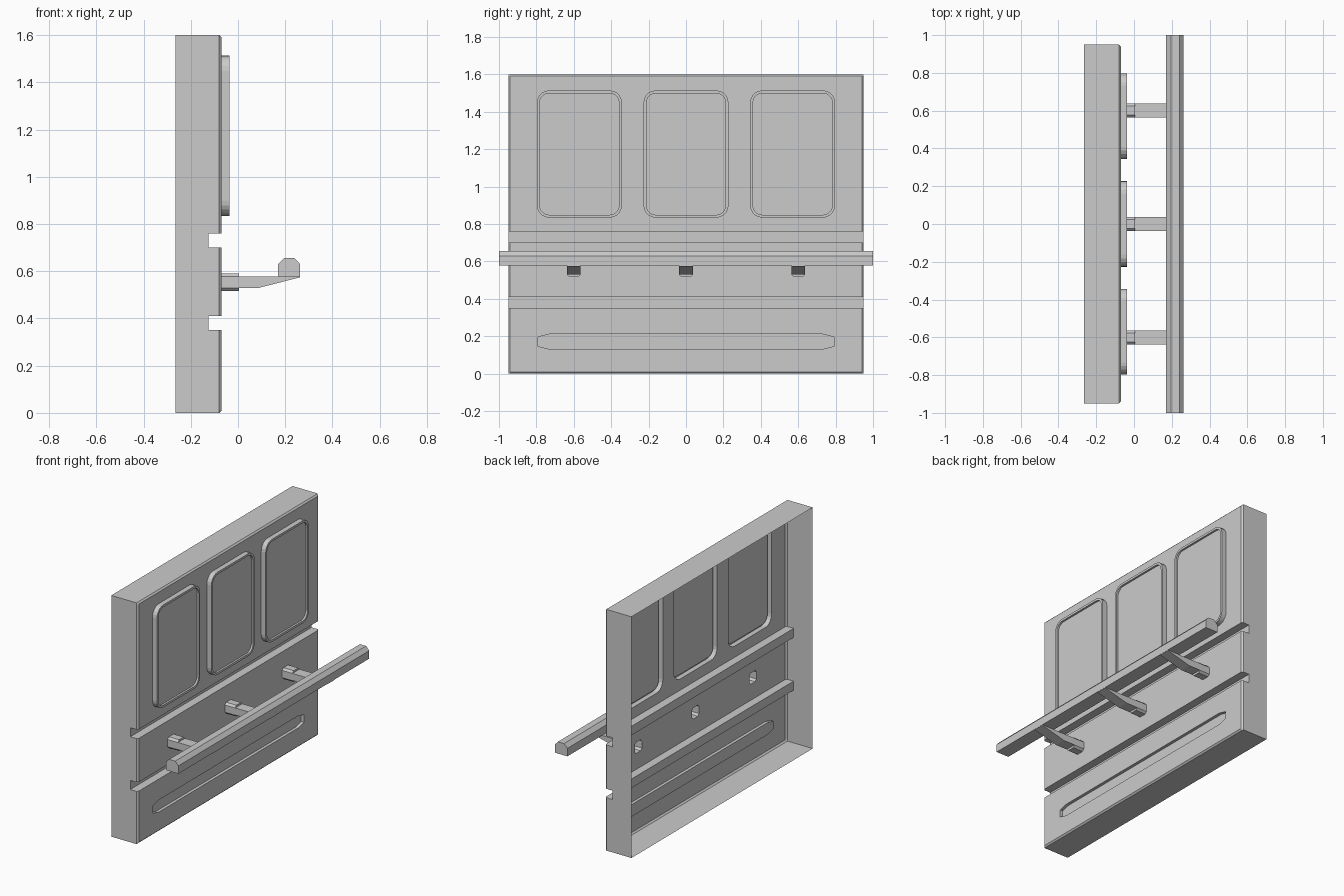
import bpy, bmesh, math

if "Cube" in bpy.data.objects:
    bpy.data.objects.remove(bpy.data.objects["Cube"])

H, W = 1.6, 0.95            # panel height and half width
BACK, FRONT, GROOVE = -0.265, -0.07, -0.125
B = 0.01                    # edge bevel


def finish(bm, name):
    bmesh.ops.recalc_face_normals(bm, faces=bm.faces)
    me = bpy.data.meshes.new(name)
    bm.to_mesh(me)
    bm.free()
    ob = bpy.data.objects.new(name, me)
    bpy.context.collection.objects.link(ob)
    return ob


def prism(name, profile, y0, y1):
    """Extrude an xz profile along y."""
    bm = bmesh.new()
    face = bm.faces.new([bm.verts.new((x, y0, z)) for x, z in profile])
    out = bmesh.ops.extrude_face_region(bm, geom=[face])["geom"]
    bmesh.ops.translate(bm, vec=(0, y1 - y0, 0),
                        verts=[v for v in out if isinstance(v, bmesh.types.BMVert)])
    bm.faces.new([bm.verts.new((x, y0, z)) for x, z in profile]) if not face.is_valid else None
    return finish(bm, name)


def rounded_rect(cy, cz, hy, hz, r, n=5):
    pts = []
    for k, (sy, sz) in enumerate([(1, 1), (-1, 1), (-1, -1), (1, -1)]):
        for i in range(n + 1):
            a = math.pi / 2 * (k + i / n)
            pts.append((cy + sy * (hy - r) + r * math.cos(a),
                        cz + sz * (hz - r) + r * math.sin(a)))
    return pts


def octagon(cy, cz, hy, hz, dy, dz):
    return [(cy + y, cz + z) for y, z in [
        (hy, -hz + dz), (hy, hz - dz), (hy - dy, hz), (-hy + dy, hz),
        (-hy, hz - dz), (-hy, -hz + dz), (-hy + dy, -hz), (hy - dy, -hz)]]


# thin hollow panel, open at the back, with two grooves across the front
def section(bm, y, f):
    pts = [(BACK, H), (FRONT - B, H), (f, H - B), (f, .76), (GROOVE, .76), (GROOVE, .70),
           (f, .70), (f, .41), (GROOVE, .41), (GROOVE, .35), (f, .35), (f, B),
           (FRONT - B, 0), (BACK, 0)]
    return [bm.verts.new((x, y, z)) for x, z in pts]


bm = bmesh.new()
rows = [section(bm, -W, FRONT - B), section(bm, -W + B, FRONT),
        section(bm, W - B, FRONT), section(bm, W, FRONT - B)]
FLATS = (2, 6, 10)
for k in range(3):
    a, b = rows[k], rows[k + 1]
    for i in range(len(a) - 1):
        if not (k == 1 and i in FLATS):
            bm.faces.new((a[i], a[i + 1], b[i + 1], b[i]))
bm.faces.new(rows[0])
bm.faces.new(rows[3])


def relief(loops):
    """Walls through a list of (outline, x) steps, closed at the last one."""
    rings = [[bm.verts.new((x, y, z)) for y, z in pts] for pts, x in loops]
    n = len(rings[0])
    for r, s in zip(rings, rings[1:]):
        for i in range(n):
            j = (i + 1) % n
            bm.faces.new((r[i], r[j], s[j], s[i]))
    bm.faces.new(rings[-1])
    return rings[0]


# raised rimmed windows, bracket sockets, and a long shallow recess
windows, sockets = [], []
for cy in (-.57, 0, .57):
    outer = rounded_rect(cy, 1.174, .227, .34, .065)
    inner = rounded_rect(cy, 1.174, .212, .325, .05)
    windows.append(relief([(outer, FRONT), (outer, -.037), (inner, -.037), (inner, -.05)]))
for cy in (-.6, 0, .6):
    o = octagon(cy, .553, .037, .037, .013, .013)
    sockets.append(relief([(o, FRONT), (o, .005)]))
slot = octagon(0, .171, .79, .04, .06, .015)
recess = [relief([(slot, FRONT), (slot, -.09)])]


# flat front sheets filled around their openings
def edges_of(loop):
    pairs = zip(loop, loop[1:] + loop[:1])
    return [bm.edges.get(p) or bm.edges.new(p) for p in pairs]


for i, holes in zip(FLATS, (windows, sockets, recess)):
    a, b = rows[1], rows[2]
    edges = edges_of([a[i], a[i + 1], b[i + 1], b[i]])
    for h in holes:
        edges += edges_of(h)
    bmesh.ops.triangle_fill(bm, use_beauty=True, use_dissolve=False,
                            edges=edges, normal=(1, 0, 0))
finish(bm, "wall_panel")

# tapered support arms
for n, cy in enumerate((-.6, 0, .6)):
    prism(f"rail_bracket_{n + 1}",
          [(-.0, .577), (-.0, .53), (.09, .53), (.262, .574), (.262, .577)],
          cy - .037, cy + .037)

# long rail with a chamfered top
prism("rail", [(.17, .577), (.263, .577), (.263, .63), (.24, .655), (.195, .655), (.17, .63)],
      -1, 1)
